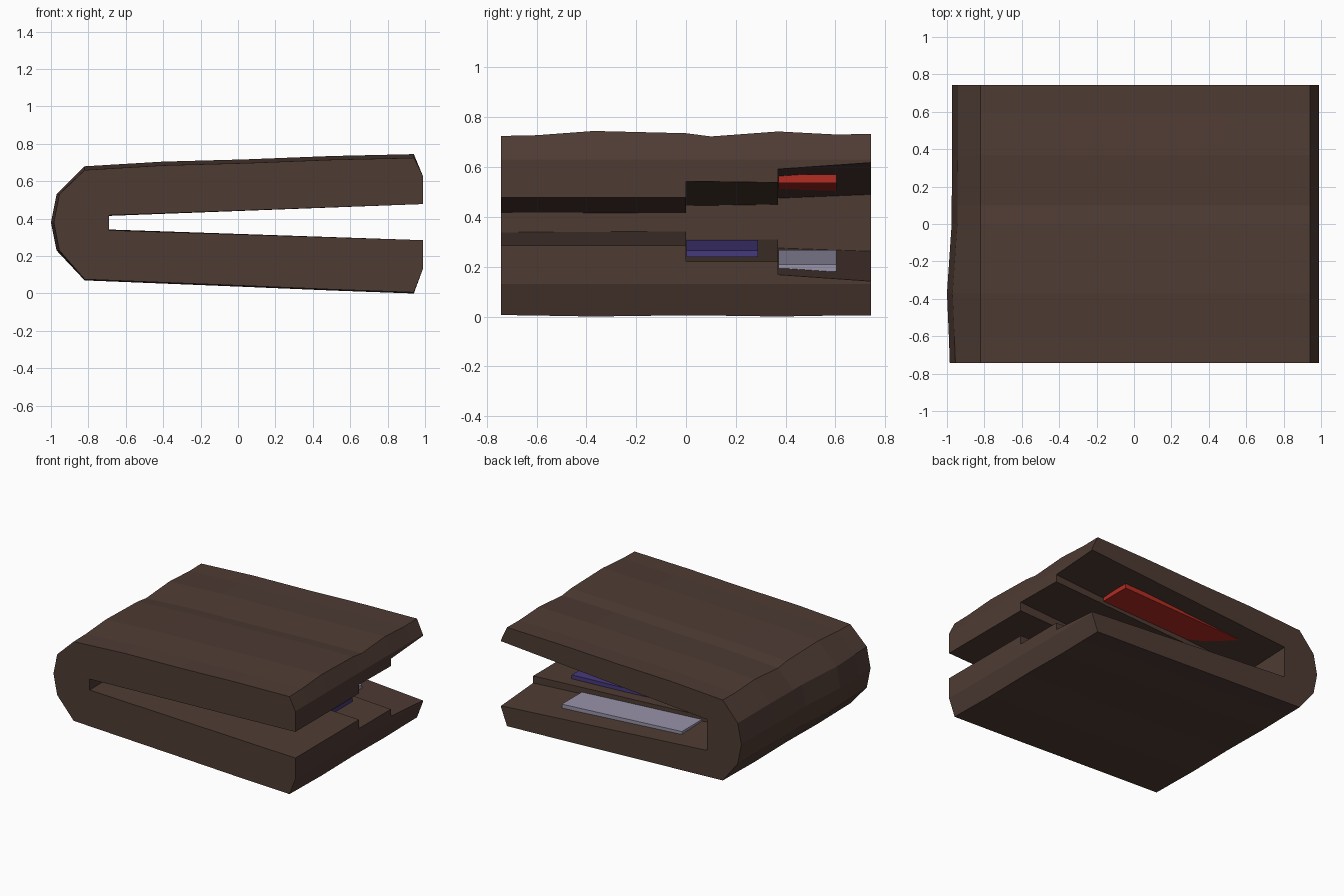
import bpy
import bmesh

cube = bpy.data.objects.get("Cube")
if cube:
    bpy.data.objects.remove(cube, do_unlink=True)


def material(name, color):
    mat = bpy.data.materials.new(name)
    mat.use_nodes = True
    mat.diffuse_color = (*color, 1)
    mat.node_tree.nodes["Principled BSDF"].inputs["Base Color"].default_value = (*color, 1)
    return mat


def finish(bm, name, mat):
    bmesh.ops.remove_doubles(bm, verts=bm.verts, dist=0.0005)
    bmesh.ops.recalc_face_normals(bm, faces=bm.faces)
    mesh = bpy.data.meshes.new(name)
    bm.to_mesh(mesh)
    bm.free()
    mesh.materials.append(mat)
    obj = bpy.data.objects.new(name, mesh)
    bpy.context.collection.objects.link(obj)
    return obj


leather = material("brown leather", (0.077, 0.044, 0.034))
red = material("red card", (0.45, 0.025, 0.016))
purple = material("purple card", (0.062, 0.042, 0.21))
grey = material("pale grey card", (0.32, 0.30, 0.41))

LIP_X, DEEP_X = 0.988, -0.69

# Outer profile pieces, from the upper lip round the spine to the lower lip
UPPER = [(LIP_X, 0.63), (0.94, 0.745), (0.5, 0.735), (0.04, 0.717), (-0.4, 0.705), (-0.82, 0.68)]
SPINE = [(0.03, 0.53), (0.0, 0.38), (0.03, 0.23)]
LOWER = [(-0.82, 0.07), (0.0, 0.037), (0.5, 0.016), (0.94, 0.0), (LIP_X, 0.13)]

# Stations across the width: y -> (spine x, sag of top, lift of bottom)
STATIONS = {
    -0.743: (-0.985, 0.02, 0.006),
    -0.6: (-0.99, 0.017, 0.004),
    -0.37: (-1.0, 0.0, 0.0),
    0.0: (-0.975, 0.009, 0.005),
    0.1: (-0.975, 0.022, 0.004),
    0.37: (-0.972, 0.002, 0.0),
    0.6: (-0.972, 0.014, 0.004),
    0.743: (-0.972, 0.012, 0.005),
}

# Pocket bands: start y, end y, then (upper lip, upper deep, lower deep, lower lip) heights
BANDS = [
    (-0.743, 0.0, (0.478, 0.418, 0.338, 0.285), (0.478, 0.415, 0.342, 0.285)),
    (0.0, 0.37, (0.543, 0.445, 0.31, 0.22), (0.538, 0.45, 0.31, 0.22)),
    (0.37, 0.743, (0.592, 0.475, 0.275, 0.168), (0.618, 0.49, 0.262, 0.142)),
]


def outer(y):
    spine_x, sag, lift = STATIONS[y]
    pts = [(x, z - (sag if i else 0)) for i, (x, z) in enumerate(UPPER)]
    pts += [(spine_x + dx, z) for dx, z in SPINE]
    pts += [(x, z + (lift if x < LIP_X else 0)) for x, z in LOWER]
    return [(x, y, z) for x, z in pts]


def inner(y, heights):
    return [(x, y, z) for x, z in zip((LIP_X, DEEP_X, DEEP_X, LIP_X), heights)]


# Folded wallet body with a pocket that deepens in steps towards the back
bm = bmesh.new()


def face(points):
    bm.faces.new([bm.verts.new(p) for p in points])


ends = []
for start, stop, h0, h1 in BANDS:
    rows = []
    for y in (s for s in STATIONS if start <= s <= stop):
        t = (y - start) / (stop - start)
        heights = [a + (b - a) * t for a, b in zip(h0, h1)]
        rows.append(outer(y) + inner(y, heights)[::-1])
    for a, b in zip(rows, rows[1:]):
        for i in range(len(a)):
            j = (i + 1) % len(a)
            face((a[i], a[j], b[j], b[i]))
    ends.append((inner(start, h0), inner(stop, h1), rows[0], rows[-1]))

# Step walls between neighbouring pocket bands
for left, right in zip(ends, ends[1:]):
    a, b = left[1], right[0]
    face((a[0], a[1], b[1], b[0]))
    face((a[2], a[3], b[3], b[2]))

# Front and back edges of the fold
face(ends[0][2])
face(ends[-1][3])
finish(bm, "wallet_body", leather)


# Cards lying along the sloping pocket faces
def card(name, mat, x_in, x_out, y0, y1, z_in, z_out, thick):
    global bm
    bm = bmesh.new()
    bmesh.ops.create_cube(bm, size=1)
    for v in bm.verts:
        inside = v.co.x < 0
        v.co = (x_in if inside else x_out,
                y0 if v.co.y < 0 else y1,
                (z_in if inside else z_out) + (thick if v.co.z > 0 else 0))
    finish(bm, name, mat)


card("purple_card", purple, -0.25, 0.73, 0.002, 0.29, 0.28, 0.238, 0.028)
card("grey_card", grey, -0.39, 0.59, 0.372, 0.605, 0.24, 0.18, 0.028)
card("red_card", red, -0.4, 0.58, 0.372, 0.605, 0.505, 0.537, 0.034)
